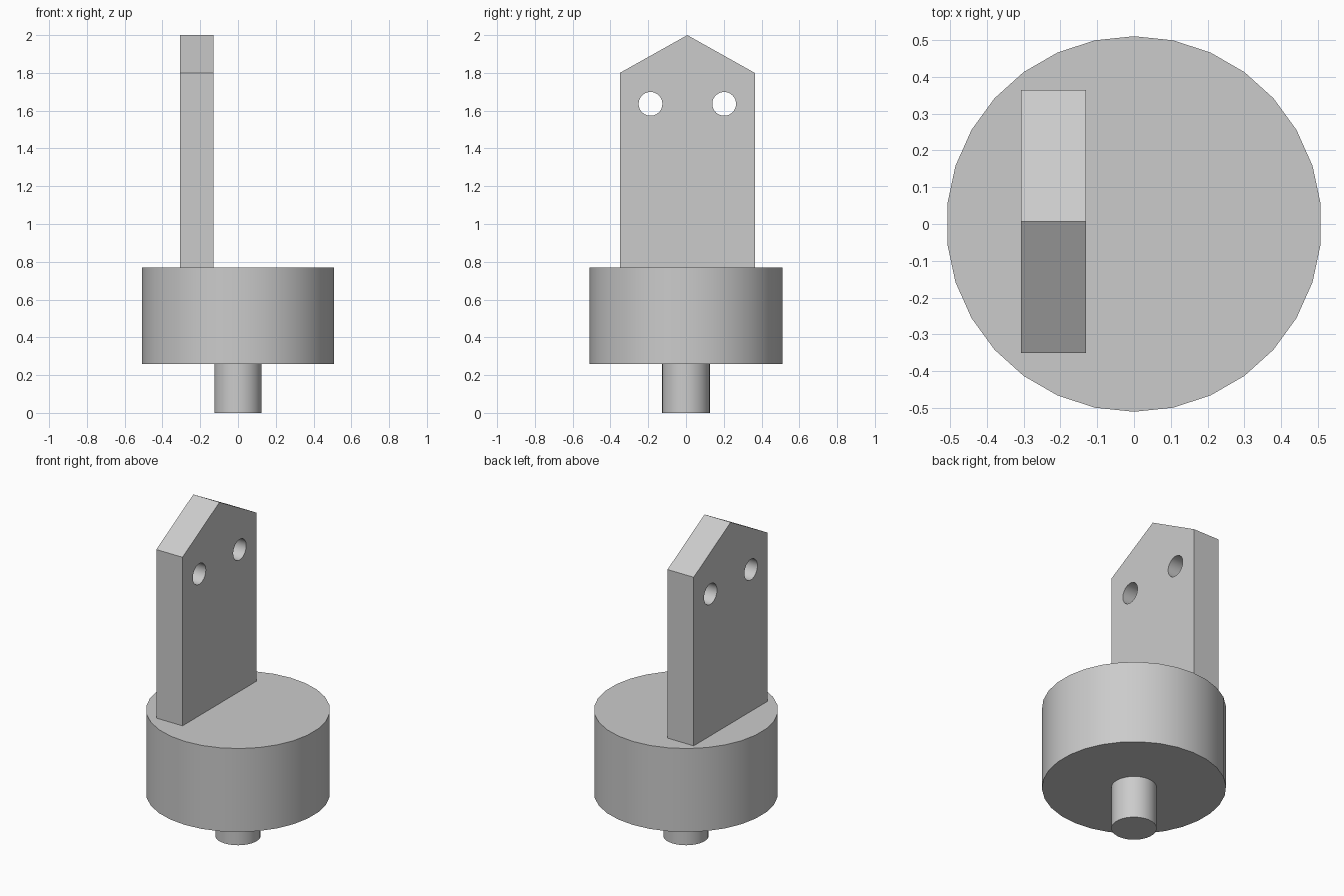
import bpy
import bmesh
import math

cube = bpy.data.objects.get("Cube")
if cube:
    bpy.data.objects.remove(cube, do_unlink=True)

grey = bpy.data.materials.new("plain grey")
grey.use_nodes = True
colour = (0.6, 0.6, 0.6, 1)
grey.diffuse_color = colour
grey.node_tree.nodes["Principled BSDF"].inputs["Base Color"].default_value = colour


def smooth(obj):
    bpy.ops.object.select_all(action="DESELECT")
    obj.select_set(True)
    bpy.context.view_layer.objects.active = obj
    bpy.ops.object.shade_smooth_by_angle(angle=math.radians(30))


def cylinder(name, radius, bottom, top):
    bpy.ops.mesh.primitive_cylinder_add(
        vertices=30, radius=radius, depth=top - bottom,
        location=(0, 0, (bottom + top) / 2))
    obj = bpy.context.object
    obj.name = name
    obj.data.materials.append(grey)
    return obj


# Round base and the peg beneath it
BASE_BOTTOM, BASE_TOP = 0.26, 0.77
smooth(cylinder("base_disc", 0.51, BASE_BOTTOM, BASE_TOP))
smooth(cylinder("bottom_peg", 0.126, 0, BASE_BOTTOM))

# Upright plate with a pointed top, extruded from its outline
LEFT, RIGHT, MID = -0.307, -0.13, 0.007
HALF = 0.357
outline = [(MID - HALF, BASE_TOP), (MID + HALF, BASE_TOP),
           (MID + HALF, 1.8), (MID, 2.0), (MID - HALF, 1.8)]
bm = bmesh.new()
face = bm.faces.new([bm.verts.new((LEFT, y, z)) for y, z in outline])
sweep = bmesh.ops.extrude_face_region(bm, geom=[face])
moved = [v for v in sweep["geom"] if isinstance(v, bmesh.types.BMVert)]
bmesh.ops.translate(bm, verts=moved, vec=(RIGHT - LEFT, 0, 0))
bmesh.ops.recalc_face_normals(bm, faces=bm.faces)
mesh = bpy.data.meshes.new("upright_plate")
bm.to_mesh(mesh)
bm.free()
plate = bpy.data.objects.new("upright_plate", mesh)
bpy.context.collection.objects.link(plate)
mesh.materials.append(grey)

# Two bolt holes through the plate
for side in (-1, 1):
    bpy.ops.mesh.primitive_cylinder_add(
        vertices=30, radius=0.063, depth=0.5,
        location=((LEFT + RIGHT) / 2, MID + side * 0.195, 1.636),
        rotation=(0, math.pi / 2, 0))
    cutter = bpy.context.object
    cutter.name = "hole_cutter"
    cutter.hide_render = True
    cutter.data.materials.append(grey)
    bpy.context.view_layer.objects.active = plate
    cut = plate.modifiers.new("hole", "BOOLEAN")
    cut.operation = "DIFFERENCE"
    cut.solver = "EXACT"
    cut.object = cutter
    bpy.ops.object.modifier_apply(modifier=cut.name)
    bpy.data.objects.remove(cutter, do_unlink=True)
smooth(plate)
